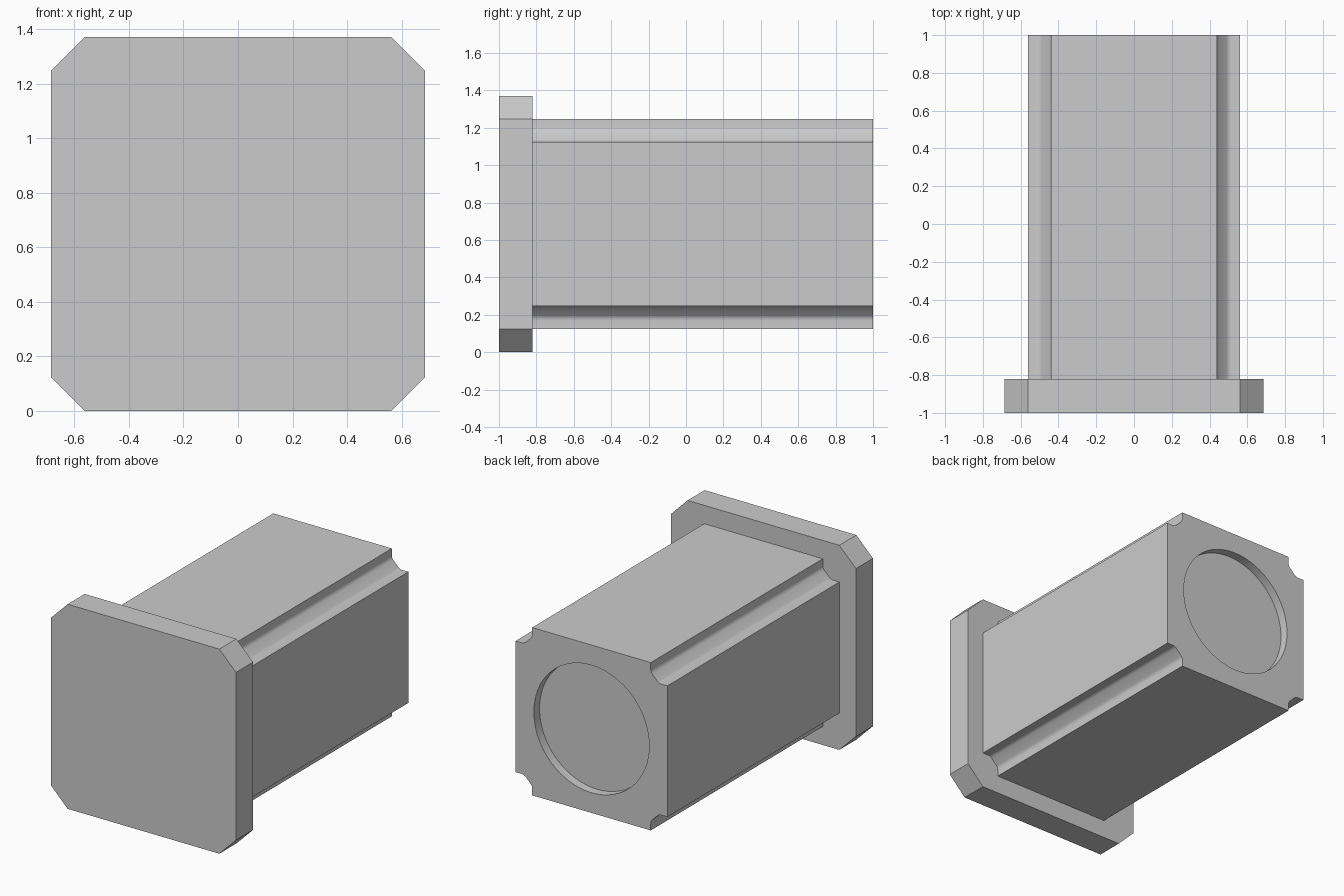
import bpy
import bmesh
import math
from mathutils import Matrix

cube = bpy.data.objects.get("Cube")
if cube:
    bpy.data.objects.remove(cube, do_unlink=True)

MID = 0.686            # height of the long axis
FLANGE = 0.685         # half width of the front flange
BODY = 0.562           # half width of the body
NOTCH = 0.439          # where the corner notches begin
STEP = 0.5             # end of the straight part of a notch wall
FLANGE_BACK = -0.82

grey = bpy.data.materials.new("plain_grey")
grey.use_nodes = True
colour = (0.6, 0.6, 0.6, 1)
grey.diffuse_color = colour
grey.node_tree.nodes["Principled BSDF"].inputs["Base Color"].default_value = colour


def four_corners(corner):
    """Rotate the points of one corner round the axis to close an outline."""
    points = []
    for turn in range(4):
        c, s = round(math.cos(turn * math.pi / 2)), round(math.sin(turn * math.pi / 2))
        points += [(x * c - z * s, x * s + z * c) for x, z in corner]
    return points


def prism(name, outline, y0, y1, fillet=None):
    """Extrude an outline along y, rounding the edges picked by fillet."""
    bm = bmesh.new()
    face = bm.faces.new([bm.verts.new((x, y0, z + MID)) for x, z in outline])
    extruded = bmesh.ops.extrude_face_region(bm, geom=[face])["geom"]
    verts = [v for v in extruded if isinstance(v, bmesh.types.BMVert)]
    bmesh.ops.translate(bm, verts=verts, vec=(0, y1 - y0, 0))
    if fillet:
        edges = [e for e in bm.edges
                 if abs(e.verts[0].co.y - e.verts[1].co.y) > 0.1 and fillet(e.verts[0].co)]
        bmesh.ops.bevel(bm, geom=edges, offset=0.015, segments=4, profile=0.5,
                        affect='EDGES')
    bmesh.ops.recalc_face_normals(bm, faces=bm.faces)
    mesh = bpy.data.meshes.new(name)
    bm.to_mesh(mesh)
    bm.free()
    mesh.materials.append(grey)
    obj = bpy.data.objects.new(name, mesh)
    bpy.context.collection.objects.link(obj)
    return obj


# Front flange with chamfered corners
prism("front_flange", four_corners([(FLANGE, BODY), (BODY, FLANGE)]), -1, FLANGE_BACK)

# Long body with a stepped notch along each corner
body = prism("body", four_corners([(BODY, NOTCH), (STEP, NOTCH), (NOTCH, STEP), (NOTCH, BODY)]),
             FLANGE_BACK, 1,
             lambda co: max(abs(co.x), abs(co.z - MID)) < BODY - 0.01)

# Shallow round recess in the back end
bm = bmesh.new()
bmesh.ops.create_cone(bm, cap_ends=True, segments=64, radius1=0.427, radius2=0.427, depth=0.2,
                      matrix=Matrix.Translation((0, 1.04, MID)) @ Matrix.Rotation(math.pi / 2, 4, 'X'))
cutter_mesh = bpy.data.meshes.new("recess_cutter")
bm.to_mesh(cutter_mesh)
bm.free()
cutter_mesh.materials.append(grey)
cutter = bpy.data.objects.new("recess_cutter", cutter_mesh)
bpy.context.collection.objects.link(cutter)
cutter.hide_render = True

cut = body.modifiers.new("recess", 'BOOLEAN')
cut.operation = 'DIFFERENCE'
cut.solver = 'EXACT'
cut.object = cutter
bpy.ops.object.select_all(action='DESELECT')
body.select_set(True)
bpy.context.view_layer.objects.active = body
bpy.ops.object.modifier_apply(modifier=cut.name)
bpy.data.objects.remove(cutter, do_unlink=True)
bpy.ops.object.shade_smooth_by_angle(angle=math.radians(30))
